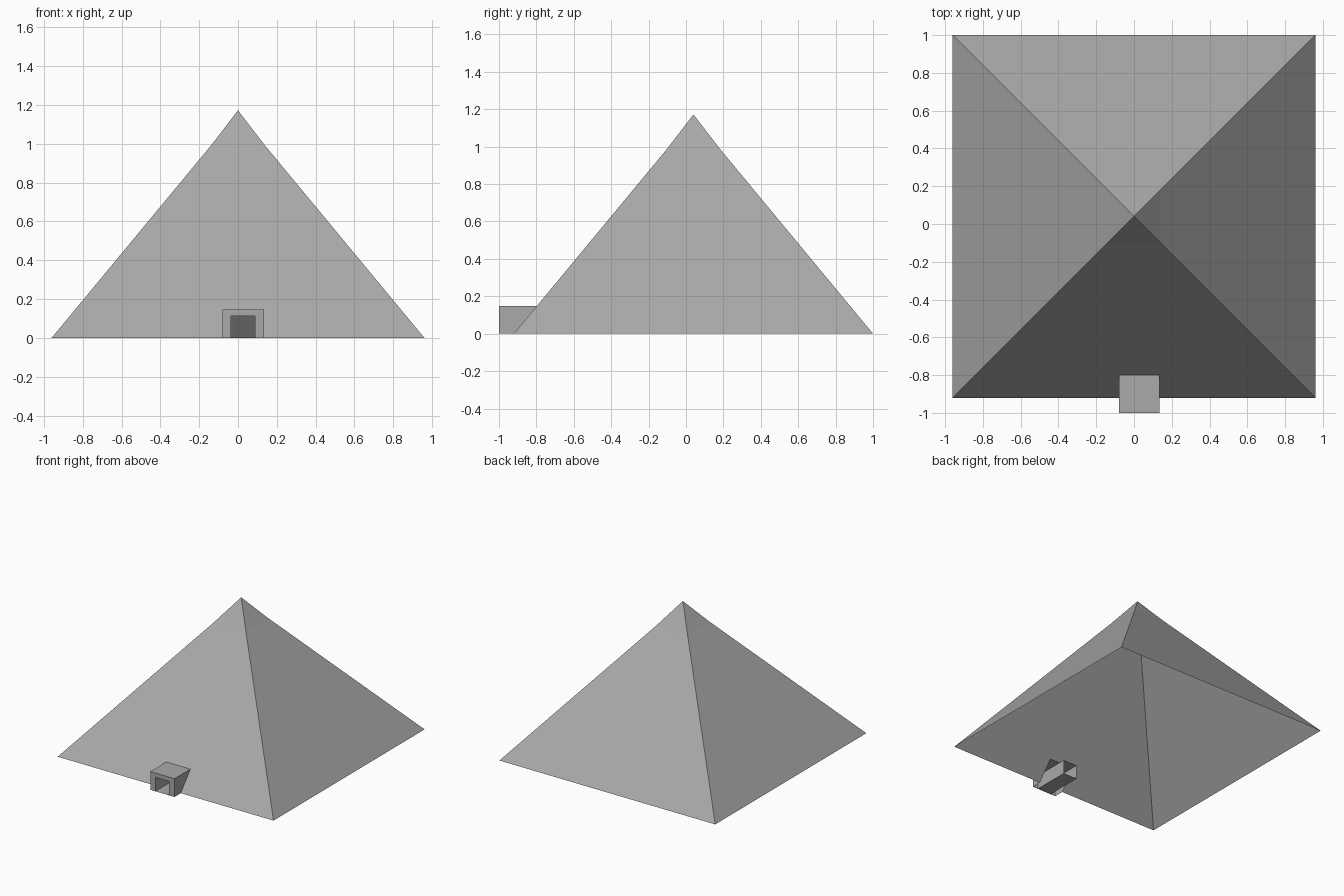
import bpy

if "Cube" in bpy.data.objects:
    bpy.data.objects.remove(bpy.data.objects["Cube"], do_unlink=True)

# One plain stone colour
stone = bpy.data.materials.new("grey_stone")
stone.use_nodes = True
colour = (0.4, 0.4, 0.4, 1)
stone.diffuse_color = colour
stone.node_tree.nodes["Principled BSDF"].inputs["Base Color"].default_value = colour


def add_part(name, faces):
    """Make an object from polygons given as corner points, sharing equal corners."""
    index = {}
    polys = [[index.setdefault(tuple(p), len(index)) for p in f] for f in faces]
    mesh = bpy.data.meshes.new(name)
    mesh.from_pydata(list(index), [], polys)
    mesh.materials.append(stone)
    obj = bpy.data.objects.new(name, mesh)
    bpy.context.collection.objects.link(obj)
    return obj


# Main sizes
CY, HALF, HEIGHT = 0.04, 0.96, 1.172
KINK_HALF, KINK_Z = 0.14, 0.99
FRONT = -1.0
X0, X1, TOP = -0.08, 0.135, 0.147          # porch
T0, T1, T_TOP, T_END = -0.035, 0.088, 0.112, -0.70   # passage


def slope_y(z):
    return CY - HALF + z * (HALF - KINK_HALF) / KINK_Z


def ring(half, z):
    return [(sx * half, CY + sy * half, z)
            for sx, sy in ((-1, -1), (1, -1), (1, 1), (-1, 1))]


# Hollow pyramid, open below, with a notch in the front where the porch enters
base, kink, apex = ring(HALF, 0), ring(KINK_HALF, KINK_Z), (0, CY, HEIGHT)
faces = []
for i in range(4):
    j = (i + 1) % 4
    faces.append([kink[i], kink[j], apex])
    notch = []
    if i == 0:
        notch = [(x, slope_y(z), z)
                 for x, z in ((X0, 0), (X0, TOP), (X1, TOP), (X1, 0))]
    faces.append([base[i], *notch, base[j], kink[j], kink[i]])
add_part("pyramid", faces)

# Porch shell: two sides, roof and a front frame around the doorway
outer = [(X0, 0), (X0, TOP), (X1, TOP), (X1, 0)]
inner = [(T0, 0), (T0, T_TOP), (T1, T_TOP), (T1, 0)]
faces = []
for (xa, za), (xb, zb), (ua, wa), (ub, wb) in zip(outer, outer[1:], inner, inner[1:]):
    faces.append([(xa, FRONT, za), (xa, slope_y(za), za),
                  (xb, slope_y(zb), zb), (xb, FRONT, zb)])
    faces.append([(xa, FRONT, za), (xb, FRONT, zb),
                  (ub, FRONT, wb), (ua, FRONT, wa)])
add_part("entrance_porch", faces)

# Open-ended passage running into the hollow interior
faces = []
for (xa, za), (xb, zb) in zip(inner, inner[1:] + inner[:1]):
    faces.append([(xa, FRONT, za), (xb, FRONT, zb),
                  (xb, T_END, zb), (xa, T_END, za)])
add_part("entrance_passage", faces)
